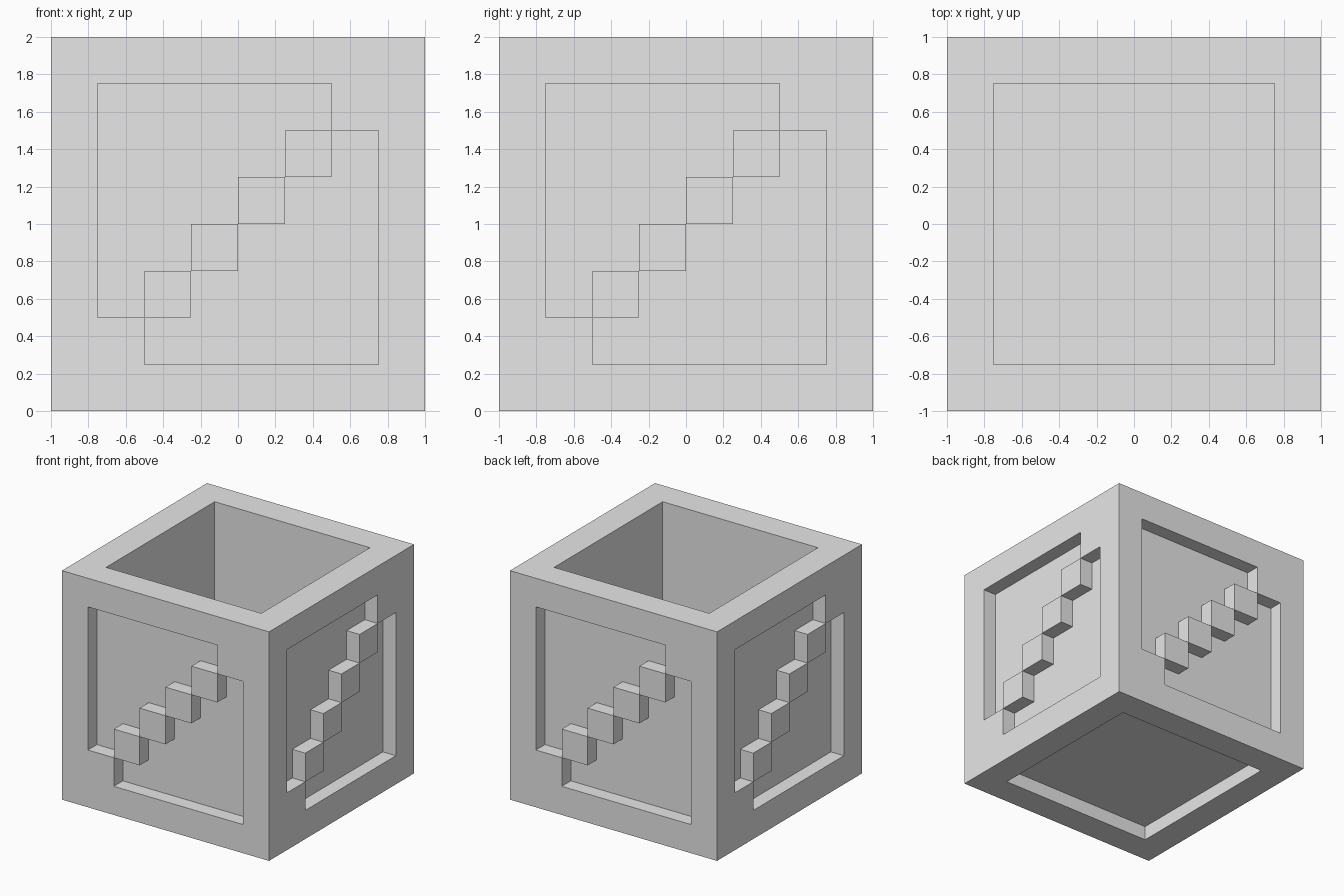
import bpy
import bmesh
from mathutils import Vector

old = bpy.data.objects.get("Cube")
if old:
    bpy.data.objects.remove(old, do_unlink=True)

CELLS = 8            # cells along each edge of the box
RECESS = 0.125       # depth of the sunken panels
CAVITY = 1.75        # depth of the open inside

# Single material
grey = bpy.data.materials.new("light_grey")
grey.use_nodes = True
colour = (0.8, 0.8, 0.8, 1.0)
grey.diffuse_color = colour
grey.node_tree.nodes["Principled BSDF"].inputs["Base Color"].default_value = colour

# Box divided into an even grid on every face
bm = bmesh.new()
bmesh.ops.create_cube(bm, size=2)
bmesh.ops.subdivide_edges(bm, edges=bm.edges[:], cuts=CELLS - 1, use_grid_fill=True)
bm.normal_update()


def region(direction, rule):
    """Cells of one side, inside its border, that satisfy the rule."""
    picked = []
    for face in bm.faces:
        if face.normal.dot(direction) < 0.9:
            continue
        c = face.calc_center_median()
        if abs(direction.z) > 0.5:
            across, up = c.x, c.y
        else:
            across, up = direction.x * c.y - direction.y * c.x, c.z
        if max(abs(across), abs(up)) < 0.75 and rule(up - across):
            picked.append(face)
    return picked


def sink(faces, direction, depth):
    """Push a group of cells straight into the box."""
    result = bmesh.ops.extrude_face_region(bm, geom=faces)
    verts = [g for g in result["geom"] if isinstance(g, bmesh.types.BMVert)]
    bmesh.ops.translate(bm, verts=verts, vec=-direction * depth)
    left_over = [f for f in faces if f.is_valid]
    if left_over:
        bmesh.ops.delete(bm, geom=left_over, context='FACES')


# Stepped panels above and below the diagonal of each wall
jobs = []
for direction in (Vector((0, -1, 0)), Vector((1, 0, 0)),
                  Vector((0, 1, 0)), Vector((-1, 0, 0))):
    jobs.append((region(direction, lambda d: d > 0.1), direction, RECESS))
    jobs.append((region(direction, lambda d: d < -0.1), direction, RECESS))

# Open inside and sunken underside
for direction, depth in ((Vector((0, 0, 1)), CAVITY), (Vector((0, 0, -1)), RECESS)):
    jobs.append((region(direction, lambda d: True), direction, depth))

for job in jobs:
    sink(*job)

bmesh.ops.translate(bm, verts=bm.verts[:], vec=(0, 0, 1))
bmesh.ops.recalc_face_normals(bm, faces=bm.faces[:])

mesh = bpy.data.meshes.new("open_box")
bm.to_mesh(mesh)
bm.free()
mesh.materials.append(grey)
box = bpy.data.objects.new("open_box", mesh)
bpy.context.collection.objects.link(box)
